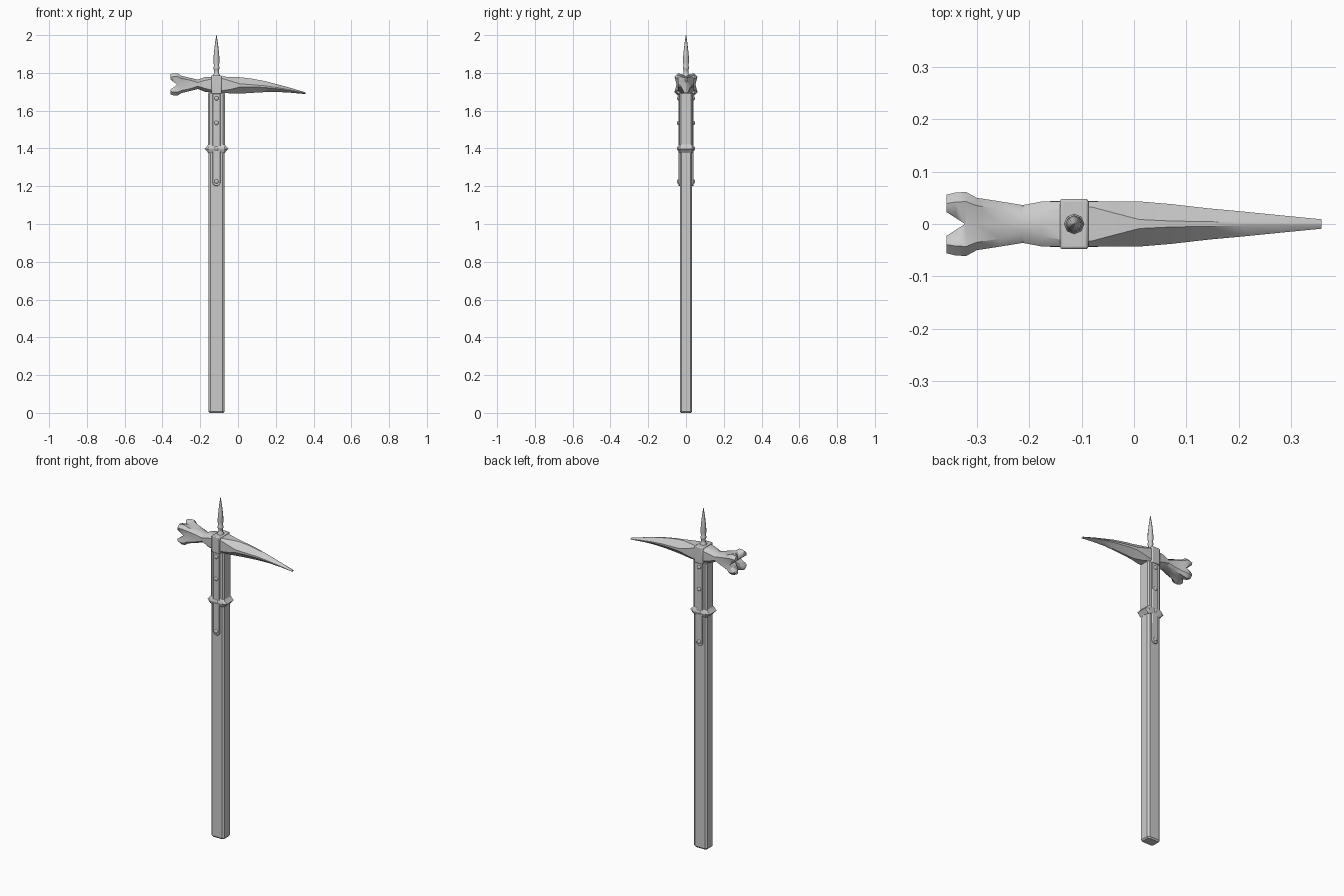
import bpy, bmesh, math
from mathutils import Vector

if "Cube" in bpy.data.objects:
    bpy.data.objects.remove(bpy.data.objects["Cube"])

CX = -0.114   # shaft axis
HZ = 1.738    # head axis height


def finish(name, bm, angle=35, bevel=0):
    bmesh.ops.recalc_face_normals(bm, faces=bm.faces)
    me = bpy.data.meshes.new(name)
    bm.to_mesh(me)
    bm.free()
    ob = bpy.data.objects.new(name, me)
    bpy.context.collection.objects.link(ob)
    bpy.ops.object.select_all(action='DESELECT')
    bpy.context.view_layer.objects.active = ob
    ob.select_set(True)
    if bevel:
        m = ob.modifiers.new("bevel", 'BEVEL')
        m.width = bevel
        m.segments = 2
    bpy.ops.object.shade_smooth_by_angle(angle=math.radians(angle))
    return ob


def section(a, b, c, pinch=0.0):
    """Chamfered rectangle, half sizes a and b; c=1 gives a diamond; pinch sinks the side middles."""
    k, p = 1 - c, 1 - pinch
    return [(a * p, 0), (a, b * k), (a * k, b), (0, b * p), (-a * k, b), (-a, b * k),
            (-a * p, 0), (-a, -b * k), (-a * k, -b), (0, -b * p), (a * k, -b), (a, -b * k)]


def loft(name, rings, angle=35):
    bm = bmesh.new()
    loops = [[bm.verts.new(p) for p in r] for r in rings]
    for r, s in zip(loops, loops[1:]):
        for i in range(len(r)):
            j = (i + 1) % len(r)
            bm.faces.new((r[i], r[j], s[j], s[i]))
    bm.faces.new(loops[0])
    bm.faces.new(loops[-1])
    return finish(name, bm, angle)


def loft_z(name, stations, angle=35):
    return loft(name, [[(CX + u, v, z) for u, v in section(a, b, c)]
                       for z, a, b, c in stations], angle)


def loft_x(name, stations, angle=35):
    # stations: x, bottom z, top z, half depth, chamfer, pinch
    return loft(name, [[(x, u, (lo + hi) / 2 + v)
                        for u, v in section(hy, (hi - lo) / 2, c, p)]
                       for x, lo, hi, hy, c, p in stations], angle)


# wooden shaft and the metal sleeve above the collar
loft_z("shaft", [(0, 0.036, 0.027, 0.25), (0.008, 0.043, 0.033, 0.25),
                 (1.70, 0.043, 0.033, 0.25)], 25)
loft_z("sleeve", [(1.40, 0.0445, 0.0345, 0.2), (1.692, 0.0445, 0.0345, 0.2)], 25)

# pointed collar
loft_z("collar", [(1.375, 0.044, 0.034, 0.2), (1.383, 0.049, 0.040, 0.2),
                  (1.398, 0.064, 0.044, 0.3), (1.413, 0.049, 0.040, 0.2),
                  (1.421, 0.044, 0.034, 0.2)], 25)

# curved beak: boxy at the socket, diamond section towards the tip
loft_x("beak", [(-0.115, 1.697, 1.780, 0.043, 0.2, 0), (-0.08, 1.696, 1.780, 0.043, 0.25, 0),
                (-0.04, 1.691, 1.779, 0.043, 0.5, 0), (0.01, 1.690, 1.777, 0.043, 0.8, 0),
                (0.07, 1.694, 1.770, 0.038, 0.85, 0), (0.14, 1.698, 1.757, 0.030, 0.85, 0),
                (0.21, 1.699, 1.739, 0.0235, 0.85, 0), (0.28, 1.695, 1.720, 0.0165, 0.85, 0),
                (0.357, 1.688, 1.697, 0.009, 0.8, 0)], 40)

# hammer with flared, grooved end
hammer = loft_x("hammer", [
    (-0.357, HZ - 0.052, HZ + 0.056, 0.056, 0.3, 0.12),
    (-0.340, HZ - 0.058, HZ + 0.060, 0.060, 0.3, 0.18),
    (-0.320, HZ - 0.058, HZ + 0.060, 0.061, 0.3, 0.18),
    (-0.300, HZ - 0.045, HZ + 0.047, 0.050, 0.3, 0.10),
    (-0.255, HZ - 0.034, HZ + 0.036, 0.043, 0.35, 0),
    (-0.212, HZ - 0.023, HZ + 0.026, 0.036, 0.6, 0),
    (-0.175, HZ - 0.038, HZ + 0.040, 0.043, 0.45, 0),
    (-0.115, HZ - 0.042, HZ + 0.043, 0.043, 0.2, 0)], 40)


# crossed V notches split the face into four prongs
def notch(name, across_y):
    bm = bmesh.new()
    tri = [(-0.375, 0.040), (-0.375, -0.040), (-0.322, 0)]
    ends = []
    for s in (-0.1, 0.1):
        ends.append([bm.verts.new((x, s, HZ + w) if across_y else (x, w * 0.85, HZ + s))
                     for x, w in tri])
    a, b = ends
    bm.faces.new(a)
    bm.faces.new(b)
    for i in range(3):
        j = (i + 1) % 3
        bm.faces.new((a[i], a[j], b[j], b[i]))
    ob = finish(name, bm)
    ob.hide_render = True
    ob.hide_set(True)
    m = hammer.modifiers.new(name, 'BOOLEAN')
    m.operation = 'DIFFERENCE'
    m.object = ob
    m.solver = 'EXACT'
    hammer.modifiers.move(len(hammer.modifiers) - 1, 0)


notch("notch_cutter_side", True)
notch("notch_cutter_top", False)

# band around the head
bm = bmesh.new()
bmesh.ops.create_cube(bm, size=1)
for v in bm.verts:
    v.co = Vector((CX + v.co.x * 0.054, v.co.y * 0.096, HZ + v.co.z * 0.098))
finish("head_band", bm, bevel=0.005)

# long side straps with rounded feet, and their rivets
for side, tag in ((-1, "front"), (1, "back")):
    bm = bmesh.new()
    w = 0.021
    outline = [(w, 1.70), (-w, 1.70)] + [
        (-w * math.cos(t * math.pi / 8), 1.222 - w * math.sin(t * math.pi / 8)) for t in range(9)]
    f = bm.faces.new([bm.verts.new((CX + x, side * 0.030, z)) for x, z in outline])
    ext = bmesh.ops.extrude_face_region(bm, geom=[f])
    for v in ext["geom"]:
        if isinstance(v, bmesh.types.BMVert):
            v.co.y = side * 0.041
    bmesh.ops.delete(bm, geom=[f], context='FACES_ONLY') if not f.is_valid else None
    finish("strap_" + tag, bm, bevel=0.003)
    for i, z in enumerate((1.225, 1.40, 1.535, 1.665)):
        bm = bmesh.new()
        bmesh.ops.create_uvsphere(bm, u_segments=10, v_segments=6, radius=0.012)
        for v in bm.verts:
            v.co = Vector((CX + v.co.x, side * 0.039 + v.co.y * 0.7, z + v.co.z))
        finish(f"rivet_{tag}_{i + 1}", bm, 60)

# top spike with a turned foot
profile = [(0.019, 1.780), (0.019, 1.790), (0.013, 1.797), (0.012, 1.815), (0.016, 1.822),
           (0.016, 1.832), (0.0125, 1.838), (0.0165, 1.860), (0.014, 1.900), (0.008, 1.955),
           (0.001, 2.0)]
loft("top_spike", [[(CX + r * math.cos(i * math.pi / 4), r * math.sin(i * math.pi / 4), z)
                    for i in range(8)] for r, z in profile], 50)
